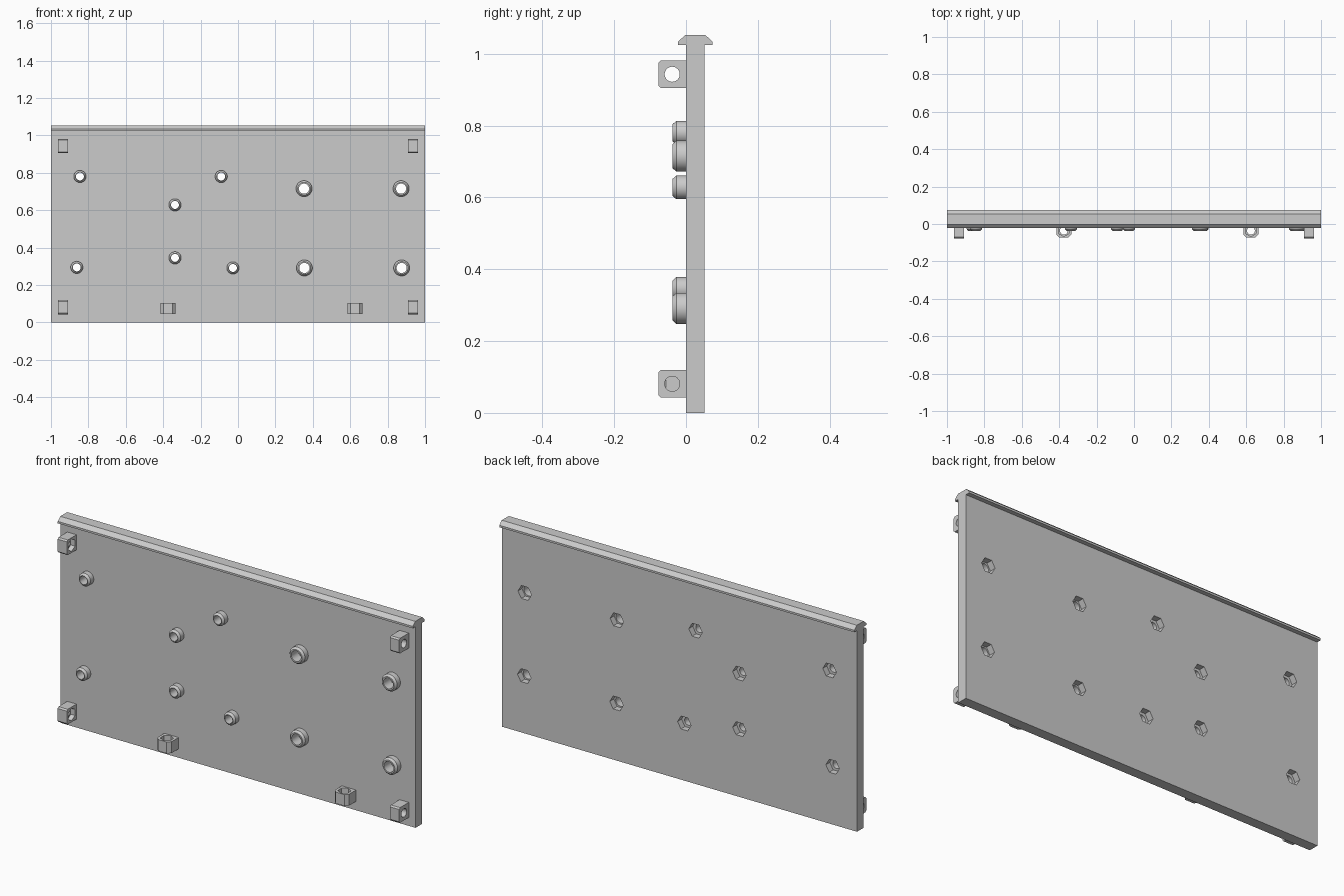
import bpy, bmesh, math
from mathutils import Matrix, Vector

if "Cube" in bpy.data.objects:
    bpy.data.objects.remove(bpy.data.objects["Cube"])

grey = bpy.data.materials.new("plain_grey")
grey.use_nodes = True
COLOUR = (0.6, 0.6, 0.6, 1)
grey.diffuse_color = COLOUR
grey.node_tree.nodes["Principled BSDF"].inputs["Base Color"].default_value = COLOUR


def finish(name, bm):
    bmesh.ops.recalc_face_normals(bm, faces=bm.faces)
    mesh = bpy.data.meshes.new(name)
    bm.to_mesh(mesh)
    bm.free()
    mesh.materials.append(grey)
    obj = bpy.data.objects.new(name, mesh)
    bpy.context.scene.collection.objects.link(obj)
    return obj


def smooth(obj):
    bpy.ops.object.select_all(action="DESELECT")
    obj.select_set(True)
    bpy.context.view_layer.objects.active = obj
    bpy.ops.object.shade_smooth_by_angle(angle=math.radians(30))


def add_prism(bm, start, end, radius, sides, turn=0):
    """Prism from start to end, for round holes and hexagonal pockets."""
    start, end = Vector(start), Vector(end)
    axis = end - start
    m = (Matrix.Translation((start + end) / 2)
         @ axis.to_track_quat("Z", "Y").to_matrix().to_4x4()
         @ Matrix.Rotation(turn, 4, "Z"))
    bmesh.ops.create_cone(bm, cap_ends=True, segments=sides, radius1=radius,
                          radius2=radius, depth=axis.length, matrix=m)


def cut(obj, bm):
    cutter = finish("cutter", bm)
    cutter.hide_render = True
    mod = obj.modifiers.new("cut", "BOOLEAN")
    mod.operation, mod.solver, mod.object = "DIFFERENCE", "EXACT", cutter
    graph = bpy.context.evaluated_depsgraph_get()
    mesh = bpy.data.meshes.new_from_object(obj.evaluated_get(graph))
    obj.modifiers.clear()
    obj.data = mesh
    bpy.data.objects.remove(cutter)


# Plate with the lipped top edge, extruded along x
T, LIP, TOP = 0.052, 0.022, 1.052
half = [(T / 2, 0), (T / 2, 1.024), (T / 2 + LIP, 1.024),
        (T / 2 + LIP, 1.034), (T / 2 + 0.002, TOP)]
outline = half + [(-y, z) for y, z in reversed(half)]
bm = bmesh.new()
face = bm.faces.new([bm.verts.new((-1, y + T / 2, z)) for y, z in outline])
side = bmesh.ops.extrude_face_region(bm, geom=[face])
bmesh.ops.translate(bm, vec=(2, 0, 0),
                    verts=[v for v in side["geom"] if isinstance(v, bmesh.types.BMVert)])
plate = finish("plate", bm)

# Screw bosses: (x, z) centres, small and large
SMALL = [(-0.845, 0.78), (-0.09, 0.78), (-0.337, 0.628),
         (-0.862, 0.294), (-0.337, 0.345), (-0.027, 0.291)]
LARGE = [(0.353, 0.715), (0.872, 0.715), (0.355, 0.291), (0.875, 0.291)]
bosses = [(p, 0.033, 0.021) for p in SMALL] + [(p, 0.043, 0.027) for p in LARGE]

holes, pockets = bmesh.new(), bmesh.new()
for i, ((x, z), outer, inner) in enumerate(bosses, 1):
    # Chamfered ring turned about the y axis
    bm = bmesh.new()
    profile = [(outer, 0), (outer, -0.027), (outer - 0.009, -0.037),
               (inner, -0.037), (inner, 0)]
    verts = [bm.verts.new((x + r, y, z)) for r, y in profile]
    edges = [bm.edges.new(pair) for pair in zip(verts, verts[1:])]
    bmesh.ops.spin(bm, geom=verts + edges, cent=(x, 0, z), axis=(0, 1, 0),
                   angle=math.tau, steps=40)
    bmesh.ops.remove_doubles(bm, verts=bm.verts, dist=0.0005)
    smooth(finish(f"screw_boss_{i}", bm))
    # Through hole and hexagonal nut pocket in the back
    add_prism(holes, (x, -0.05, z), (x, 0.1, z), inner, 40)
    add_prism(pockets, (x, 0.02, z), (x, 0.1, z), 0.038, 6, math.pi / 6)
cut(plate, holes)
cut(plate, pockets)
smooth(plate)


def lug(name, centre, size, axis, pocket_dir, chamfer):
    """Block with a hole along axis and a nut pocket on one face."""
    bm = bmesh.new()
    bmesh.ops.create_cube(bm, size=1, matrix=Matrix.Translation(centre)
                          @ Matrix.Diagonal((*size, 1)))
    front = [e for e in bm.edges
             if all(v.co.y < centre[1] for v in e.verts)
             and abs((e.verts[0].co - e.verts[1].co)[axis]) > 0.01]
    bmesh.ops.bevel(bm, geom=front, offset=chamfer, segments=1, affect="EDGES")
    obj = finish(name, bm)
    c = Vector(centre)
    step = Vector((0, 0, 0))
    step[axis] = pocket_dir * 0.1
    hole, pocket = bmesh.new(), bmesh.new()
    add_prism(hole, c - step, c + step, 0.021, 40)
    add_prism(pocket, c + step * 0.02, c + step, 0.031, 6)
    cut(obj, hole)
    cut(obj, pocket)
    smooth(obj)


# Side lugs at the four corners, pockets facing inward
for sx, side_name in ((-1, "right"), (1, "left")):
    for z, level in ((0.081, "lower"), (0.943, "upper")):
        lug(f"{level}_{side_name}_lug", (sx * 0.936, -0.0385, z),
            (0.052, 0.077, 0.077), 0, -sx, 0.007)

# Bottom lugs with upright holes
for x, side_name in ((-0.375, "right"), (0.625, "left")):
    lug(f"bottom_{side_name}_lug", (x, -0.036, 0.074),
        (0.08, 0.072, 0.058), 2, 1, 0.016)
